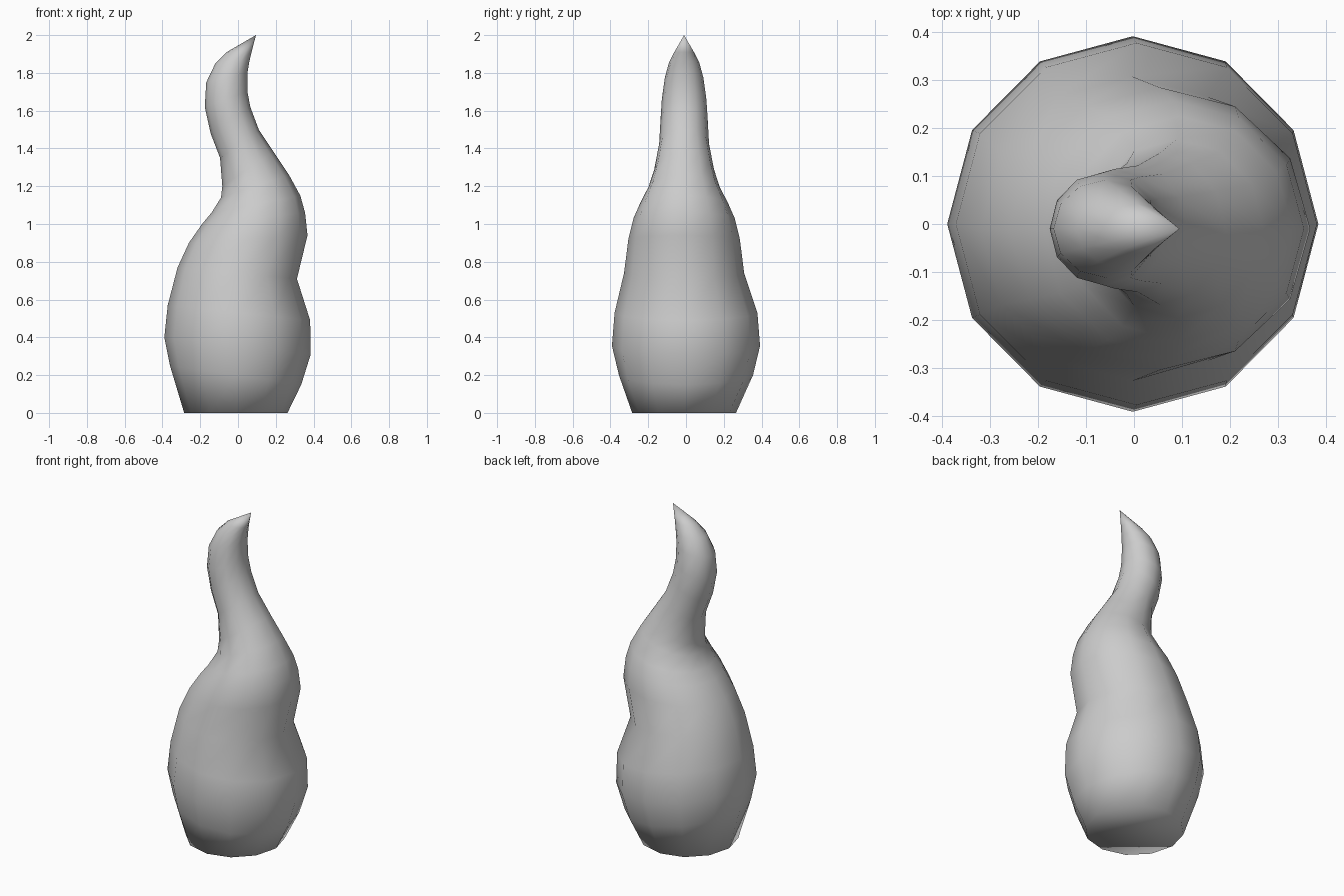
import bpy, bmesh, math
from mathutils import Vector

if "Cube" in bpy.data.objects:
    bpy.data.objects.remove(bpy.data.objects["Cube"])

SIDES = 12

# Tilted cross-sections: left x, left z, right x, right z, half depth in y
RINGS = [
    (-0.285, 0.00, 0.262, 0.00, 0.275),
    (-0.36, 0.25, 0.335, 0.15, 0.355),
    (-0.39, 0.40, 0.385, 0.31, 0.392),
    (-0.372, 0.57, 0.382, 0.49, 0.378),
    (-0.32, 0.77, 0.312, 0.71, 0.318),
    (-0.26, 0.90, 0.368, 0.94, 0.295),
    (-0.19, 1.00, 0.355, 1.06, 0.268),
    (-0.14, 1.06, 0.33, 1.15, 0.235),
    (-0.09, 1.14, 0.27, 1.26, 0.187),
    (-0.083, 1.20, 0.19, 1.38, 0.158),
    (-0.095, 1.35, 0.11, 1.50, 0.132),
    (-0.145, 1.48, 0.065, 1.62, 0.125),
    (-0.176, 1.62, 0.05, 1.70, 0.118),
    (-0.168, 1.75, 0.05, 1.80, 0.102),
    (-0.12, 1.85, 0.06, 1.86, 0.08),
    (-0.06, 1.91, 0.072, 1.91, 0.052),
]
TIP = (0.095, -0.01, 2.0)

# Flame body: lofted twelve-sided rings closed by a base and a tip
bm = bmesh.new()
loops = []
for lx, lz, rx, rz, depth in RINGS:
    left, right = Vector((lx, 0, lz)), Vector((rx, 0, rz))
    centre = (left + right) / 2 + Vector((0, -0.01 + 0.01 * (depth > 0.33), 0))
    half = (right - left) / 2
    loop = []
    for i in range(SIDES):
        a = math.tau * i / SIDES
        loop.append(bm.verts.new(centre + half * math.cos(a) + Vector((0, depth * math.sin(a), 0))))
    loops.append(loop)

for low, high in zip(loops, loops[1:]):
    for i in range(SIDES):
        j = (i + 1) % SIDES
        bm.faces.new((low[i], low[j], high[j], high[i]))

tip = bm.verts.new(TIP)
for i in range(SIDES):
    bm.faces.new((loops[-1][i], loops[-1][(i + 1) % SIDES], tip))
bm.faces.new(loops[0][::-1])
bmesh.ops.recalc_face_normals(bm, faces=bm.faces)
for f in bm.faces:
    f.smooth = True

mesh = bpy.data.meshes.new("flame")
bm.to_mesh(mesh)
bm.free()
flame = bpy.data.objects.new("flame", mesh)
bpy.context.collection.objects.link(flame)
